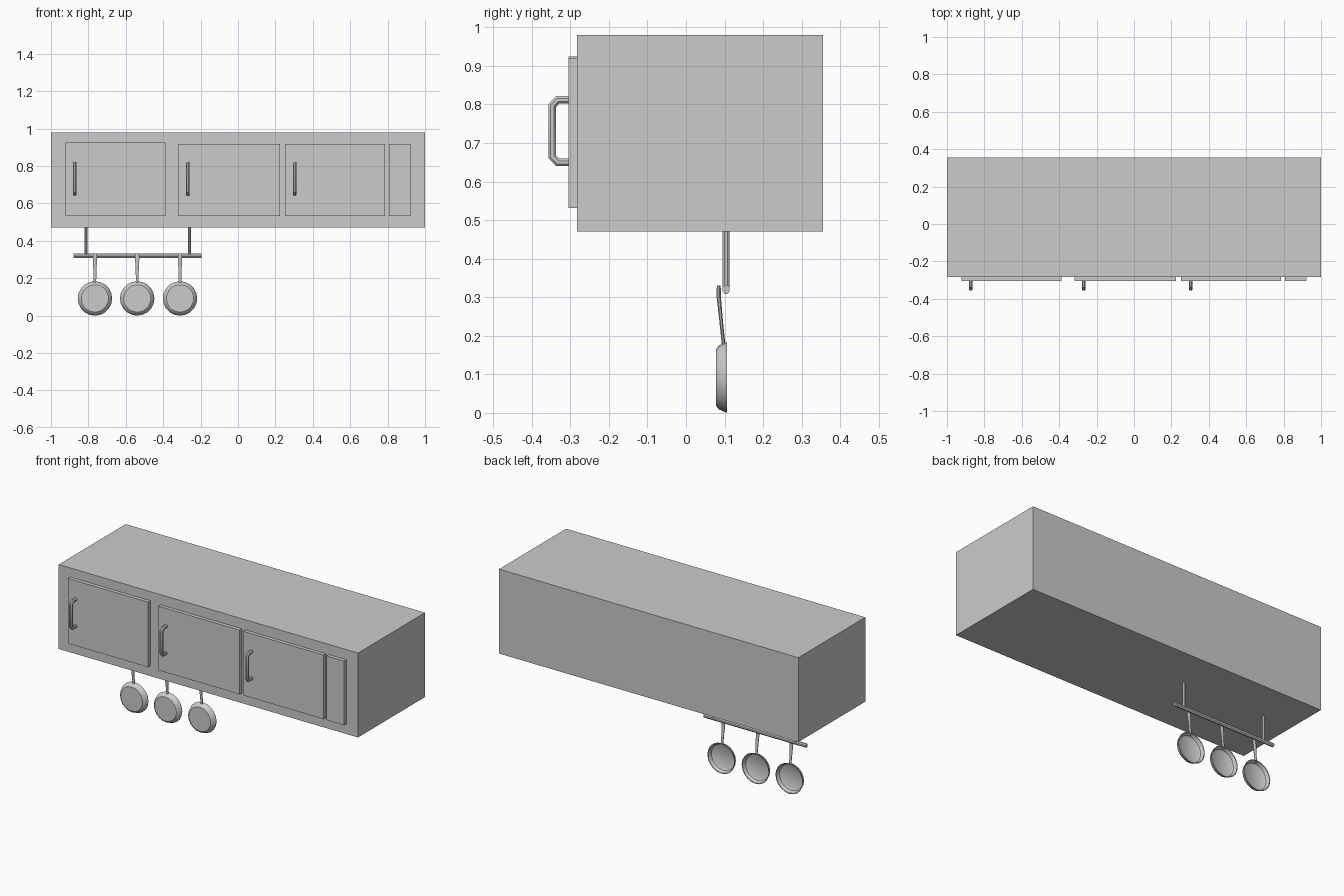
import bpy, bmesh, math
from mathutils import Vector

if "Cube" in bpy.data.objects:
    bpy.data.objects.remove(bpy.data.objects["Cube"])


def finish(name, bm, smooth=False):
    bmesh.ops.recalc_face_normals(bm, faces=bm.faces)
    me = bpy.data.meshes.new(name)
    bm.to_mesh(me)
    bm.free()
    ob = bpy.data.objects.new(name, me)
    bpy.context.collection.objects.link(ob)
    if smooth:
        bpy.ops.object.select_all(action='DESELECT')
        ob.select_set(True)
        bpy.context.view_layer.objects.active = ob
        bpy.ops.object.shade_smooth_by_angle(angle=math.radians(35))
    return ob


def box(name, x, y, z):
    bm = bmesh.new()
    bmesh.ops.create_cube(bm, size=1)
    for v in bm.verts:
        v.co = [(r[0] + r[1]) / 2 + c * (r[1] - r[0]) for c, r in zip(v.co, (x, y, z))]
    return finish(name, bm)


def sweep(name, pts, radii, sides=8):
    """Capped tube; radii holds (x-ish radius, other radius) for every point."""
    bm = bmesh.new()
    pts = [Vector(p) for p in pts]
    rings = []
    for i, p in enumerate(pts):
        a = (p - pts[i - 1]).normalized() if i else Vector()
        b = (pts[i + 1] - p).normalized() if i < len(pts) - 1 else Vector()
        t = (a + b).normalized()
        side = Vector((0, 1, 0)) if abs(t.x) > 0.9 else Vector((1, 0, 0))
        up = t.cross(side).normalized()
        miter = 1 / math.sqrt((1 + a.dot(b)) / 2) if a.length and b.length else 1
        ring = []
        for k in range(sides):
            w = 2 * math.pi * (k + 0.5) / sides
            ring.append(bm.verts.new(p + side * math.cos(w) * radii[i][0]
                                     + up * math.sin(w) * radii[i][1] * miter))
        rings.append(ring)
    for r, s in zip(rings, rings[1:]):
        for k in range(sides):
            j = (k + 1) % sides
            bm.faces.new((r[k], r[j], s[j], s[k]))
    bm.faces.new(rings[0])
    bm.faces.new(rings[-1])
    return finish(name, bm, True)


def lathe(name, x, z, profile, sides=20):
    """Closed (radius, y) profile revolved about a y axis, poles at both ends."""
    bm = bmesh.new()
    rings = []
    for r, y in profile:
        rings.append([bm.verts.new((x + r * math.sin(2 * math.pi * k / sides), y,
                                    z + r * math.cos(2 * math.pi * k / sides)))
                      for k in range(sides)])
    for r, s in zip(rings, rings[1:]):
        for k in range(sides):
            j = (k + 1) % sides
            bm.faces.new((r[k], r[j], s[j], s[k]))
    bm.faces.new(rings[0])
    bm.faces.new(rings[-1])
    return finish(name, bm, True)


# Cabinet body
FRONT = -0.283
box("cabinet_body", (-1, 1), (FRONT, 0.356), (0.47, 0.98))

# Doors and narrow end panel
doors = [(-0.923, -0.388, 0.925), (-0.317, 0.225, 0.919),
         (0.25, 0.786, 0.919), (0.806, 0.922, 0.919)]
for i, (x0, x1, top) in enumerate(doors):
    box(f"door_{i + 1}" if i < 3 else "end_panel",
        (x0, x1), (-0.305, FRONT), (0.532, top))

# Door handles
for i, x in enumerate((-0.873, -0.268, 0.304)):
    path = [(-0.3, 0.812), (-0.333, 0.812), (-0.347, 0.797),
            (-0.347, 0.665), (-0.333, 0.65), (-0.3, 0.65)]
    sweep(f"door_handle_{i + 1}", [(x, y, z) for y, z in path], [(0.0105, 0.0105)] * 6)

# Hanging rack: two hangers and a bar
for i, x in enumerate((-0.812, -0.259)):
    sweep(f"rack_hanger_{i + 1}", [(x, 0.104, 0.327), (x, 0.104, 0.475)], [(0.0085, 0.0095)] * 2)
sweep("rack_bar", [(-0.88, 0.104, 0.32), (-0.195, 0.104, 0.32)], [(0.0095, 0.0125)] * 2)

# Frying pans with open side to the back
for i, x in enumerate((-0.765, -0.539, -0.31)):
    lathe(f"pan_{i + 1}", x, 0.092,
          [(0.073, 0.078), (0.083, 0.085), (0.092, 0.107), (0.087, 0.107),
           (0.079, 0.088), (0.071, 0.083)])
    # Flat handle, wider at the top
    sweep(f"pan_handle_{i + 1}",
          [(x, 0.098, 0.172), (x, 0.091, 0.24), (x, 0.085, 0.3), (x, 0.085, 0.322), (x, 0.085, 0.331)],
          [(0.007, 0.005), (0.009, 0.005), (0.012, 0.006), (0.012, 0.006), (0.008, 0.004)])
